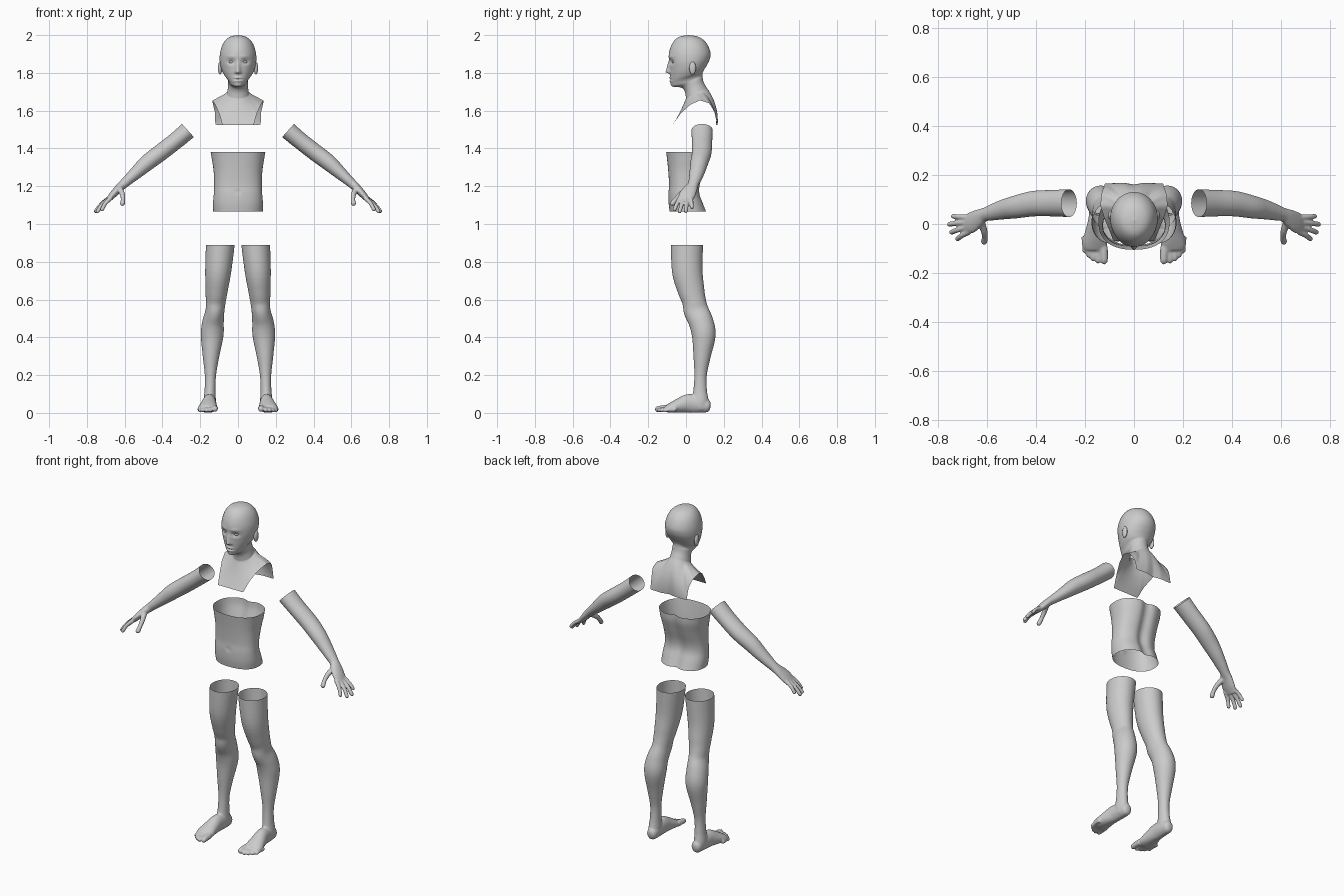
import bpy, bmesh, math
from mathutils import Vector


def dense(keys, per):
    """Catmull-Rom interpolation of tuples."""
    out, n = [], len(keys)
    for i in range(n - 1):
        a, b, c, d = (keys[max(i - 1, 0)], keys[i], keys[i + 1], keys[min(i + 2, n - 1)])
        for s in range(per):
            t = s / per
            out.append(tuple(0.5 * (2 * q + (r - p) * t + (2 * p - 5 * q + 4 * r - w) * t * t
                                    + (3 * q - p - 3 * r + w) * t ** 3)
                             for p, q, r, w in zip(a, b, c, d)))
    out.append(tuple(keys[-1]))
    return out


def skin(bm, rows, cap_start=False, cap_end=False):
    vs = [[bm.verts.new(p) for p in r] for r in rows]
    n = len(rows[0])
    for a, b in zip(vs, vs[1:]):
        for i in range(n):
            j = (i + 1) % n
            bm.faces.new((a[i], a[j], b[j], b[i]))
    if cap_start:
        bm.faces.new(vs[0][::-1])
    if cap_end:
        bm.faces.new(vs[-1])


def tube(bm, keys, up, per=4, n=28):
    """Closed tube; key = x, y, z, half width across, half width along up."""
    k = dense(keys, per)
    pts = [Vector(q[:3]) for q in k]
    rows = []
    for i, p in enumerate(pts):
        t = (pts[min(i + 1, len(pts) - 1)] - pts[max(i - 1, 0)]).normalized()
        v = t.cross(Vector(up)).normalized()
        u = v.cross(t)
        rows.append([p + v * k[i][3] * math.cos(2 * math.pi * j / n)
                     + u * k[i][4] * math.sin(2 * math.pi * j / n) for j in range(n)])
    skin(bm, rows, True, True)


def digit(bm, pts, r, up):
    """Finger or toe: tapered tube with a rounded end."""
    a, b = Vector(pts[-2]), Vector(pts[-1])
    d = (b - a).normalized()
    keys = [(*p, r * (1.1 - 0.15 * i), r * (1.1 - 0.15 * i)) for i, p in enumerate(pts[:-1])]
    for back, s in ((1.0, 0.9), (0.4, 0.72), (0.0, 0.15)):
        keys.append((*(b - d * r * back), r * s, r * s))
    tube(bm, keys, up, 3, 14)


def ball(bm, c, r):
    res = bmesh.ops.create_uvsphere(bm, u_segments=20, v_segments=14, radius=1)
    for v in res["verts"]:
        v.co = Vector((c[i] + v.co[i] * r[i] for i in range(3)))


def finish(bm, name):
    bmesh.ops.recalc_face_normals(bm, faces=bm.faces)
    me = bpy.data.meshes.new(name)
    bm.to_mesh(me)
    bm.free()
    for p in me.polygons:
        p.use_smooth = True
    ob = bpy.data.objects.new(name, me)
    bpy.context.collection.objects.link(ob)
    return ob


def fuse(bm, name, voxel, cut_co, cut_no):
    """Weld overlapping solids, slice the end open and mirror to the other side."""
    ob = finish(bm, name)
    m = ob.modifiers.new("weld", 'REMESH')
    m.mode, m.voxel_size = 'VOXEL', voxel
    s = ob.modifiers.new("soften", 'SMOOTH')
    s.factor, s.iterations = 0.5, 4
    dg = bpy.context.evaluated_depsgraph_get()
    me = bpy.data.meshes.new_from_object(ob.evaluated_get(dg))
    bpy.data.objects.remove(ob)
    b2 = bmesh.new()
    b2.from_mesh(me)
    bmesh.ops.bisect_plane(b2, geom=b2.verts[:] + b2.edges[:] + b2.faces[:], dist=1e-5,
                           plane_co=cut_co, plane_no=cut_no, clear_outer=True)
    ob = finish(b2, name)
    ob.modifiers.new("mirror", 'MIRROR').use_mirror_merge = False
    return ob


def g(v, c, s):
    return math.exp(-((v - c) / s) ** 2)


# Head and neck: tilted rings (front z, front y, back z, back y, half width, widest y)
N = 96
head_keys = [
    (2.0, .013, 2.0, .017, .002, .015), (1.993, -.03, 1.993, .058, .037, .015),
    (1.977, -.056, 1.977, .09, .063, .02), (1.947, -.077, 1.947, .115, .083, .025),
    (1.905, -.09, 1.905, .13, .095, .025), (1.86, -.09, 1.87, .125, .097, .025),
    (1.825, -.086, 1.84, .11, .092, .025), (1.795, -.084, 1.82, .098, .084, .025),
    (1.765, -.082, 1.805, .09, .072, .025), (1.742, -.079, 1.795, .087, .058, .025),
    (1.727, -.068, 1.785, .087, .052, .03), (1.722, -.025, 1.775, .088, .052, .04),
    (1.70, -.006, 1.75, .094, .053, .045), (1.665, 0, 1.72, .11, .058, .05)]
rows = []
for zf, yf, zb, yb, w, yc in dense(head_keys, 7):
    ring = []
    for j in range(N):
        th = 2 * math.pi * j / N
        c = math.cos(th)
        x = w * math.sin(th)
        y = yc + (yf - yc) * c if c > 0 else yc - (yb - yc) * c
        f = (y - yf) / (yb - yf)
        ring.append(Vector((x, y, zf + (zb - zf) * f)))
    rows.append(ring)
# Face: nose, eye sockets, brows, lips and chin pushed into the surface
for ring in rows:
    for p in ring:
        if p.y < -.02:
            x, z, ax = p.x, p.z, abs(p.x)
            t = min(max((1.868 - z) / .062, 0), 1)
            drop = t if z > 1.804 else math.exp(-((1.804 - z) / .007) ** 2)
            d = -.023 * drop * g(x, 0, .008 + .006 * t)
            d += .012 * g(ax, .036, .02) * g(z, 1.858, .013)
            d -= .004 * g(ax, .036, .024) * g(z, 1.887, .008)
            d -= .007 * g(x, 0, .02) * (g(z, 1.774, .005) + g(z, 1.757, .006))
            d += .004 * g(x, 0, .02) * g(z, 1.7655, .003)
            d -= .003 * g(x, 0, .018) * g(z, 1.737, .01)
            p.y += d
# Upper bust: neck ring swept out to the cut edge (angle, x, y, z)
edge = [(0, 0, -.07, 1.525), (50, .084, -.07, 1.525), (62, .097, -.035, 1.578),
        (76, .12, .02, 1.63), (95, .137, .075, 1.655), (110, .133, .125, 1.638),
        (121, .122, .152, 1.59), (132, .12, .165, 1.525), (160, .05, .168, 1.525),
        (180, 0, .158, 1.525)]


def edge_at(deg):
    a = min(deg, 360 - deg)
    for p, q in zip(edge, edge[1:]):
        if a <= q[0]:
            v = Vector(p[1:]).lerp(Vector(q[1:]), (a - p[0]) / (q[0] - p[0]))
            break
    if deg > 180:
        v.x = -v.x
    return v


neck = rows[-1]
for i in range(1, 19):
    t = i / 18
    ring = []
    for j, a in enumerate(neck):
        b = edge_at(360 * j / N)
        back = max(0, -math.cos(2 * math.pi * j / N))
        c = (a + b) / 2 + Vector((0, .008 + .032 * back, .015 * back))
        ring.append(a * (1 - t) ** 2 + c * 2 * t * (1 - t) + b * t * t)
    rows.append(ring)
bm = bmesh.new()
skin(bm, rows, cap_start=True)
for s in (1, -1):
    ball(bm, (s * .035, -.061, 1.858), (.015, .014, .010))
    ball(bm, (s * .095, .035, 1.825), (.011, .018, .034))
finish(bm, "head_and_bust")

# Torso: open sleeve (z, front y, back y, half width)
bm = bmesh.new()
rows = []
for z, yf, yb, w in dense([(1.382, -.105, .122, .145), (1.34, -.1, .118, .138),
                           (1.28, -.094, .1, .129), (1.21, -.09, .078, .126),
                           (1.16, -.093, .076, .128), (1.11, -.092, .094, .132),
                           (1.065, -.086, .112, .131)], 6):
    ring = []
    for j in range(80):
        th = 2 * math.pi * j / 80
        s, c = math.sin(th), math.cos(th)
        x = w * math.copysign(abs(s) ** .85, s)
        y = (yf + yb) / 2 - (yb - yf) / 2 * math.copysign(abs(c) ** .85, c)
        y -= .018 * g(x, 0, .03) * (c < 0)
        y += .006 * g(x, 0, .008) * g(z, 1.17, .012) * (c > 0)
        ring.append(Vector((x, y, z)))
    rows.append(ring)
skin(bm, rows)
finish(bm, "torso")

# Legs with feet
Y, Z = (0, 1, 0), (0, 0, 1)
bm = bmesh.new()
tube(bm, [(.093, .005, .93, .076, .085), (.094, .005, .89, .076, .085),
          (.105, .007, .75, .069, .081), (.113, .027, .65, .059, .071),
          (.118, .043, .59, .053, .063), (.122, .054, .54, .05, .066),
          (.132, .08, .48, .057, .065), (.137, .094, .41, .06, .063),
          (.143, .085, .3, .044, .046), (.146, .077, .2, .03, .033),
          (.148, .075, .12, .029, .036), (.15, .075, .06, .033, .045),
          (.15, .078, .02, .028, .038)], Y, 5, 36)
tube(bm, [(.147, .13, .033, .01, .012), (.147, .118, .035, .027, .032),
          (.148, .07, .044, .033, .044), (.151, .015, .05, .036, .05),
          (.156, -.035, .039, .044, .039), (.16, -.08, .027, .051, .027),
          (.161, -.105, .021, .044, .018)], Z)
for x, tip, r in ((.122, -.165, .017), (.147, -.162, .0125), (.167, -.153, .012),
                  (.185, -.138, .0115), (.201, -.12, .011)):
    digit(bm, [(x + .003, tip + .07, r + .008), (x, tip + .03, r + .006), (x, tip, r)], r, Z)
fuse(bm, "legs", .005, (0, 0, .89), (0, 0, 1))

# Arms with hands
bm = bmesh.new()
tube(bm, [(.235, .085, 1.522, .047, .057), (.265, .085, 1.495, .047, .057),
          (.33, .085, 1.44, .045, .054), (.41, .083, 1.378, .045, .052),
          (.48, .07, 1.325, .043, .047), (.53, .06, 1.28, .036, .041),
          (.58, .047, 1.235, .028, .033), (.61, .038, 1.208, .024, .028),
          (.635, .024, 1.185, .021, .036), (.665, .005, 1.152, .018, .043),
          (.692, -.003, 1.122, .012, .036)], Y)
for base, tip, r in (((.672, -.031, 1.14), (.724, -.064, 1.068), .0115),
                     ((.68, -.012, 1.135), (.75, -.036, 1.058), .0115),
                     ((.682, .008, 1.135), (.76, -.002, 1.06), .0115),
                     ((.678, .027, 1.14), (.745, .032, 1.08), .0105)):
    mid = Vector(base).lerp(Vector(tip), .5) + Vector((.005, 0, .004))
    digit(bm, [base, mid, tip], r, Y)
digit(bm, [(.625, .01, 1.185), (.612, -.028, 1.158), (.609, -.055, 1.13),
           (.613, -.08, 1.098)], .0145, (1, 0, 0))
fuse(bm, "arms", .004, (.265, .085, 1.495), (-.74, 0, .67))
